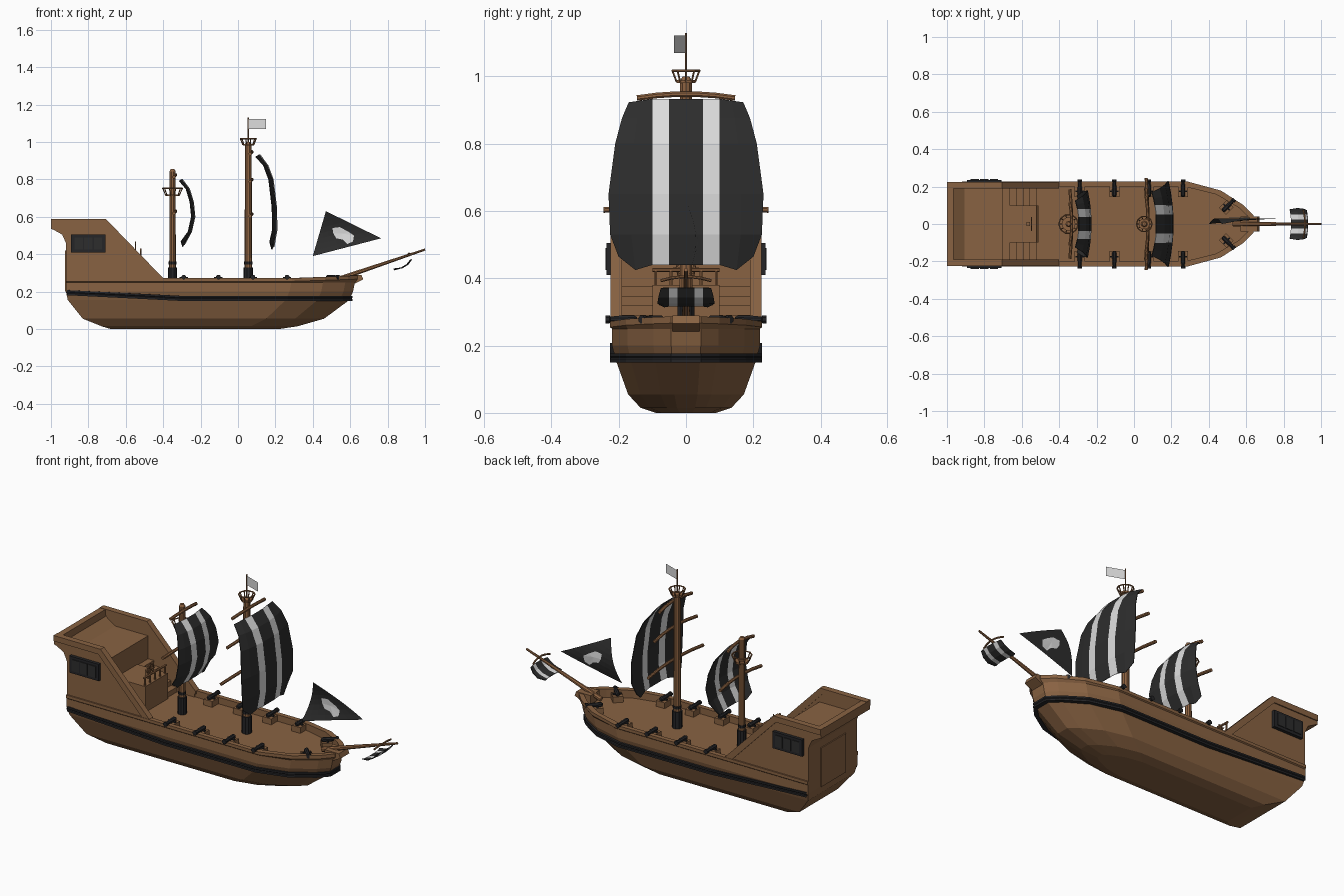
import bpy, bmesh, math
from mathutils import Vector

if "Cube" in bpy.data.objects:
    bpy.data.objects.remove(bpy.data.objects["Cube"])

def material(name, rgb):
    m = bpy.data.materials.new(name)
    m.diffuse_color = (*rgb, 1)
    m.use_nodes = True
    m.node_tree.nodes["Principled BSDF"].inputs["Base Color"].default_value = m.diffuse_color
    return m

WOOD = material("brown wood", (0.25, 0.124, 0.055))
SPAR = material("spar wood", (0.27, 0.125, 0.053))
BLACK = material("black iron", (0.018, 0.018, 0.02))
CLOTH = material("black cloth", (0.026, 0.026, 0.026))
WHITE = material("white cloth", (0.72, 0.72, 0.72))

def mesh(name, verts, faces, *mats):
    me = bpy.data.meshes.new(name)
    me.from_pydata([tuple(v) for v in verts], [], faces)
    bm = bmesh.new()
    bm.from_mesh(me)
    bmesh.ops.recalc_face_normals(bm, faces=bm.faces)
    bm.to_mesh(me)
    bm.free()
    for m in mats:
        me.materials.append(m)
    ob = bpy.data.objects.new(name, me)
    bpy.context.collection.objects.link(ob)
    return ob

def loft(name, rings, mat, closed=False):
    """Skin closed rings of equal length; cap the ends, or join them if closed."""
    n, k = len(rings[0]), len(rings)
    faces = [[i * n + j, i * n + (j + 1) % n, (i + 1) % k * n + (j + 1) % n, (i + 1) % k * n + j]
             for i in range(k if closed else k - 1) for j in range(n)]
    if not closed:
        faces += [list(range(n)), list(range((k - 1) * n, k * n))]
    return mesh(name, [v for r in rings for v in r], faces, mat)

def prism(name, pts, y0, y1, mat=WOOD):
    return loft(name, [[(x, y, z) for x, z in pts] for y in (y0, y1)], mat)

def box(name, x0, x1, y0, y1, z0, z1, mat=WOOD):
    return prism(name, [(x0, z0), (x1, z0), (x1, z1), (x0, z1)], y0, y1, mat)

def tube(name, pts, radii, mat=SPAR, n=8, closed=False):
    pts = [Vector(p) for p in pts]
    rings, k = [], len(pts)
    for i, p in enumerate(pts):
        a, b = (pts[i - 1], pts[(i + 1) % k]) if closed else (pts[max(i - 1, 0)], pts[min(i + 1, k - 1)])
        if (b - a).length < 1e-6:
            a, b = pts[0], pts[-1]
        d = (b - a).normalized()
        u = d.cross(Vector((0, 0, 1)) if abs(d.z) < 0.9 else Vector((1, 0, 0))).normalized()
        v = d.cross(u)
        r = radii[i] if isinstance(radii, (list, tuple)) else radii
        rings.append([p + r * (math.cos(t) * u + math.sin(t) * v)
                      for t in (2 * math.pi * (j + 0.5) / n for j in range(n))])
    return loft(name, rings, mat, closed)

def circle(c, r, n=10):
    return [(c[0] + r * math.cos(2 * math.pi * i / n), c[1] + r * math.sin(2 * math.pi * i / n), c[2])
            for i in range(n)]

# Hull: stacked outlines from keel to rail, then down inside to the deck
def half_outline(xs, xb, w, bow):
    return [(xs, w), (-0.3, w), (xb - bow, w), (xb - 0.5 * bow, 0.79 * w),
            (xb - 0.15 * bow, 0.44 * w), (xb, 0.2 * w)]

def outline(z, xs, xb, w, bow, rise=0):
    h = half_outline(xs, xb, w, bow)
    full = h + [(x, -y) for x, y in reversed(h)]
    return [(x, y, z + rise * max(0, (x - 0.3) / 0.35)) for x, y in full]

loft("hull", [
    outline(0.0, -0.68, 0.22, 0.09, 0.2), outline(0.015, -0.73, 0.32, 0.135, 0.25),
    outline(0.055, -0.83, 0.46, 0.172, 0.31), outline(0.155, -0.91, 0.595, 0.208, 0.34),
    outline(0.20, -0.92, 0.615, 0.22, 0.34), outline(0.25, -0.92, 0.625, 0.22, 0.34),
    outline(0.255, -0.92, 0.64, 0.226, 0.35, 0.012), outline(0.272, -0.92, 0.64, 0.226, 0.35, 0.015),
    outline(0.272, -0.90, 0.61, 0.200, 0.34, 0.015), outline(0.235, -0.90, 0.61, 0.200, 0.34)], WOOD)

# Black rubbing belt along both sides and round the bow
belt = []
outer, inner = outline(0, -0.915, 0.612, 0.226, 0.345), outline(0, -0.88, 0.57, 0.195, 0.33)
for (x, y, _), (a, b, _) in zip(outer, inner):
    z = 0.15 + 0.03 * max(0, (-x - 0.3) / 0.6)
    belt.append([(x, y, z), (x, y, z + 0.01), (x - 0.003, y * 0.985, z + 0.014),
                 (x, y, z + 0.018), (x, y, z + 0.027), (a, b, z + 0.027), (a, b, z)])
loft("hull_belt", belt, BLACK)
prism("prow_block", [(0.57, 0.24), (0.62, 0.24), (0.67, 0.265), (0.66, 0.29), (0.57, 0.29)], -0.04, 0.04)

# Stern castle: walls with an overhanging flare, high floor, helm platform, stairs
flare = [(-0.92, 0.2), (-0.92, 0.46), (-0.94, 0.505), (-0.985, 0.53), (-1.0, 0.535), (-1.0, 0.585)]
prism("stern_wall", flare + [(-0.965, 0.585), (-0.965, 0.545), (-0.90, 0.50), (-0.89, 0.2)], -0.215, 0.215)
for s in (-1, 1):
    prism("castle_side", flare + [(-0.71, 0.585), (-0.41, 0.265), (-0.41, 0.2)], s * 0.195, s * 0.218)
    prism("castle_trim", [(-1, 0.555), (-1, 0.587), (-0.705, 0.587), (-0.40, 0.272), (-0.40, 0.255),
                          (-0.43, 0.255), (-0.72, 0.555)], s * 0.19, s * 0.224)
    # Side windows
    box("window_frame", -0.892, -0.708, s * 0.21, s * 0.236, 0.41, 0.505, BLACK)
    for i in range(3):
        x = -0.875 + i * 0.052
        box("window_pane", x, x + 0.045, s * 0.23, s * 0.24, 0.425, 0.49, CLOTH)
    for i in range(5):
        x = -0.70 + i * 0.036
        box("stair_step", x, x + 0.036, s * 0.10, s * 0.196, 0.23, 0.375 - i * 0.028)
prism("castle_floor", [(-0.91, 0.2), (-0.70, 0.2), (-0.70, 0.505), (-0.97, 0.545), (-0.90, 0.48)][:3]
      + [(-0.94, 0.505), (-0.92, 0.46)], -0.2, 0.2)
box("helm_platform", -0.71, -0.51, -0.1, 0.1, 0.23, 0.38)
box("stern_panel", -0.926, -0.91, -0.11, 0.11, 0.2, 0.42)

# Helm rail and steering wheel
for i in range(5):
    y = -0.09 + i * 0.045
    tube("helm_post", [(-0.52, y, 0.37), (-0.52, y, 0.425)], 0.005, n=6)
tube("helm_rail", [(-0.52, -0.1, 0.425), (-0.52, 0.1, 0.425)], 0.006, n=6)
box("wheel_stand", -0.575, -0.555, -0.012, 0.012, 0.37, 0.425)
wheel = [(-0.548, 0.028 * math.cos(a), 0.43 + 0.028 * math.sin(a)) for a in (math.pi * i / 5 for i in range(10))]
tube("wheel_rim", wheel, 0.004, n=6, closed=True)
for i in range(4):
    a = math.pi * i / 4
    c, s = 0.038 * math.cos(a), 0.038 * math.sin(a)
    tube("wheel_spoke", [(-0.548, -c, 0.43 - s), (-0.548, c, 0.43 + s)], 0.003, n=5)

# Masts with iron feet and lookout baskets
def mast(name, x, top, r, nest_z, nest_h, nest_r):
    tube(name, [(x, 0, 0.22), (x, 0, top - 0.012), (x, 0, top)], [r, r * 0.9, r * 0.55], n=10)
    tube(name + "_foot", [(x, 0, 0.23), (x, 0, 0.33)], r + 0.006, BLACK, n=10)
    tube(name + "_band", [(x, 0, 0.345), (x, 0, 0.36)], r + 0.003, BLACK, n=10)
    tube(name + "_nest_floor", [(x, 0, nest_z), (x, 0, nest_z + 0.01)], nest_r * 0.7, n=10)
    low = circle((x, 0, nest_z + 0.005), nest_r * 0.7)
    high = circle((x, 0, nest_z + nest_h), nest_r)
    tube(name + "_nest_rim", high, 0.004, n=6, closed=True)
    for p, q in zip(low, high):
        tube(name + "_nest_post", [p, q], 0.003, n=5)

mast("main_mast", 0.055, 1.0, 0.02, 0.98, 0.037, 0.042)
mast("mizzen_mast", -0.35, 0.855, 0.018, 0.71, 0.042, 0.052)

# Bowed yards
def yard(name, x, z, w, r=0.009):
    t = (-1, -0.6, -0.2, 0.2, 0.6, 1)
    tube(name, [(x - 0.01 * a * a, w * a, z - 0.012 * a * a) for a in t], r)

for z, w in ((0.948, 0.145), (0.80, 0.19), (0.615, 0.245)):
    yard("main_yard", 0.075, z, w)
for z, w in ((0.825, 0.115), (0.63, 0.185)):
    yard("mizzen_yard", -0.333, z, w)

# Striped sails: rows give x, z and half width, stripes keep their own y range
def sail(name, rows, s1, s2, setback, drop):
    verts, faces = [], []
    for i, (x, z, w) in enumerate(rows):
        mid = (s2 + w) / 2
        for y in (-w, -mid, -s2, -s1, s1, s2, mid, w):
            e = (abs(y) - s2) / (w - s2)
            dz = 0
            if i == 0 and e > 0:
                dz = -drop * 0.4 * e
            if i == len(rows) - 1 and e > 0.01:
                dz = drop if e > 0.9 else -drop * 0.6
            verts.append((x - setback * (y / w) ** 2, y, z + dz))
    for i in range(len(rows) - 1):
        faces += [[i * 8 + j, i * 8 + j + 1, i * 8 + j + 9, i * 8 + j + 8] for j in range(7)]
    ob = mesh(name, verts, faces, CLOTH, WHITE)
    for k, p in enumerate(ob.data.polygons):
        p.material_index = int(k % 7 in (2, 4))
    mod = ob.modifiers.new("thickness", 'SOLIDIFY')
    mod.thickness, mod.offset = 0.004, 0
    return ob

sail("main_sail", [(0.12, 0.932, 0.17), (0.162, 0.875, 0.19), (0.19, 0.80, 0.21), (0.208, 0.65, 0.23),
                   (0.21, 0.53, 0.225), (0.195, 0.44, 0.20)], 0.05, 0.1, 0.026, 0.025)
sail("mizzen_sail", [(-0.295, 0.80, 0.125), (-0.258, 0.75, 0.148), (-0.237, 0.68, 0.168), (-0.229, 0.60, 0.18),
                     (-0.247, 0.52, 0.175), (-0.285, 0.45, 0.155)], 0.038, 0.08, 0.02, 0.018)

# Bowsprit with its small hanging sail
tube("bowsprit", [(0.53, 0, 0.265), (1.0, 0, 0.425)], [0.014, 0.006])
yard("sprit_yard", 0.915, 0.405, 0.075, 0.005)
sail("sprit_sail", [(0.93, 0.372, 0.075), (0.91, 0.345, 0.082), (0.88, 0.327, 0.085), (0.84, 0.318, 0.078)],
     0.025, 0.05, 0.008, 0.004)

# Triangular jib with a pale ragged emblem on both sides
A, B, C = Vector((0.47, 0.63)), Vector((0.765, 0.485)), Vector((0.40, 0.39))

def belly(p):
    t = max(0.0, min(1.0, (0.63 - p.y) / 0.24))
    return 0.03 * math.sin(math.pi * t)

N, verts, faces = 8, [], []
for i in range(N + 1):
    for j in range(N + 1):
        p = A.lerp(C.lerp(B, j / N), i / N)
        verts.append((p.x, belly(p), p.y))
for i in range(N):
    for j in range(N):
        k = i * (N + 1) + j
        faces.append([k, k + 1, k + N + 2, k + N + 1])
jib = mesh("jib", verts, faces, CLOTH)
bpy_bm = bmesh.new()
bpy_bm.from_mesh(jib.data)
bmesh.ops.remove_doubles(bpy_bm, verts=bpy_bm.verts, dist=1e-5)
bpy_bm.to_mesh(jib.data)
bpy_bm.free()
emblem = [(0.505, 0.54), (0.545, 0.545), (0.59, 0.52), (0.62, 0.50), (0.615, 0.468), (0.585, 0.455),
          (0.56, 0.478), (0.525, 0.485), (0.51, 0.51)]
for s in (-1, 1):
    pts = [Vector(p) for p in [(0.56, 0.51)] + emblem]
    mesh("jib_emblem", [(p.x, belly(p) + s * 0.004, p.y) for p in pts],
         [[0, i, i % len(emblem) + 1] for i in range(1, len(pts))], WHITE)

# Pennant on the main mast
tube("flag_pole", [(0.055, 0, 0.98), (0.055, 0, 1.13)], 0.003, n=6)
mesh("flag", [(0.055, 0, 1.07), (0.15, -0.035, 1.07), (0.15, -0.035, 1.122), (0.055, 0, 1.122)],
     [[0, 1, 2, 3]], WHITE)

# Cannons on wooden carriages: four each side and two at the bow
def cannon(x, y, angle, reach):
    d = Vector((math.cos(angle), math.sin(angle), 0))
    u = Vector((-d.y, d.x, 0))
    c = Vector((x, y, 0))
    base = [c + a * d + b * u for a, b in ((-0.03, -0.027), (0.025, -0.027), (0.025, 0.027), (-0.03, 0.027))]
    loft("cannon_carriage", [[p + Vector((0, 0, z)) for p in base] for z in (0.23, 0.268)], WOOD)
    path = [c + d * t + Vector((0, 0, 0.278)) for t in (-0.03, -0.02, 0.02, reach - 0.014, reach - 0.012, reach)]
    tube("cannon_barrel", path, [0.007, 0.013, 0.012, 0.009, 0.013, 0.013], BLACK)
    tube("cannon_axle", [c + u * t + Vector((0, 0, 0.272)) for t in (-0.022, 0.022)], 0.006, BLACK, n=6)

for s in (-1, 1):
    for x in (-0.29, -0.105, 0.08, 0.262):
        cannon(x, s * 0.175, s * math.pi / 2, 0.064)
    cannon(0.495, s * 0.09, s * math.pi / 4, 0.06)
